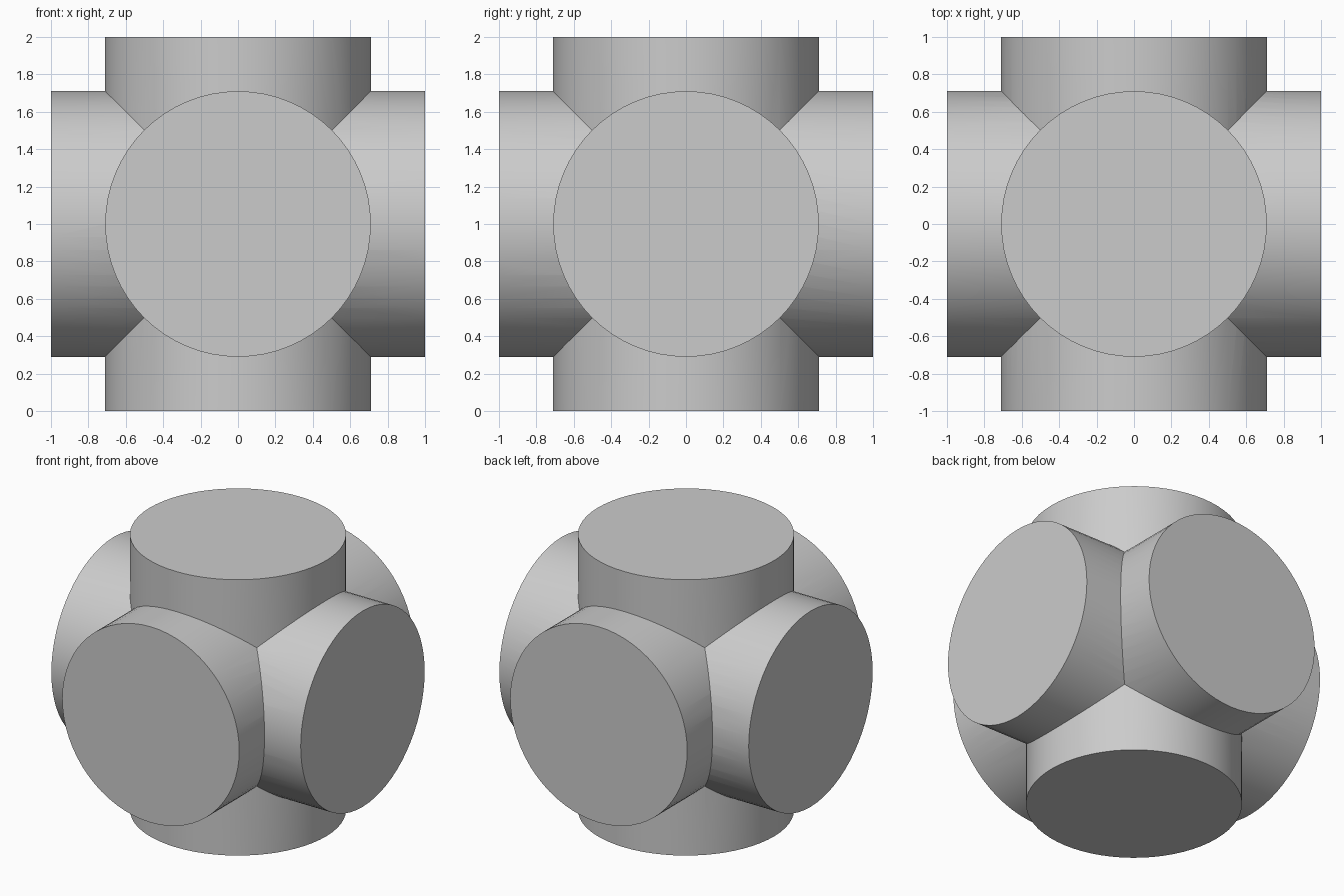
import bpy
from math import pi, radians

if "Cube" in bpy.data.objects:
    bpy.data.objects.remove(bpy.data.objects["Cube"], do_unlink=True)

RADIUS = 0.71
LENGTH = 2.0
SIDES = 64

# One plain grey
grey = bpy.data.materials.new("grey")
grey.use_nodes = True
colour = (0.6, 0.6, 0.6, 1.0)
grey.diffuse_color = colour
grey.node_tree.nodes["Principled BSDF"].inputs["Base Color"].default_value = colour


def pipe(name, rotation):
    """Closed cylinder through the centre of the model."""
    bpy.ops.mesh.primitive_cylinder_add(
        vertices=SIDES, radius=RADIUS, depth=LENGTH,
        location=(0, 0, LENGTH / 2), rotation=rotation)
    obj = bpy.context.object
    obj.name = name
    obj.data.materials.append(grey)
    bpy.ops.object.transform_apply(location=False, rotation=True, scale=True)
    return obj


# Three equal cylinders crossing at right angles
joint = pipe("six_way_joint", (0, 0, 0))
cross_pipes = [pipe("side_to_side_pipe", (0, pi / 2, 0)),
               pipe("front_to_back_pipe", (pi / 2, 0, 0))]

# Fuse them into one clean shell
bpy.ops.object.select_all(action="DESELECT")
joint.select_set(True)
bpy.context.view_layer.objects.active = joint
for other in cross_pipes:
    fuse = joint.modifiers.new("fuse", "BOOLEAN")
    fuse.operation = "UNION"
    fuse.solver = "EXACT"
    fuse.object = other
    bpy.ops.object.modifier_apply(modifier=fuse.name)
    bpy.data.objects.remove(other, do_unlink=True)

# Round walls, crisp rims and seams
bpy.ops.object.shade_smooth_by_angle(angle=radians(30))
